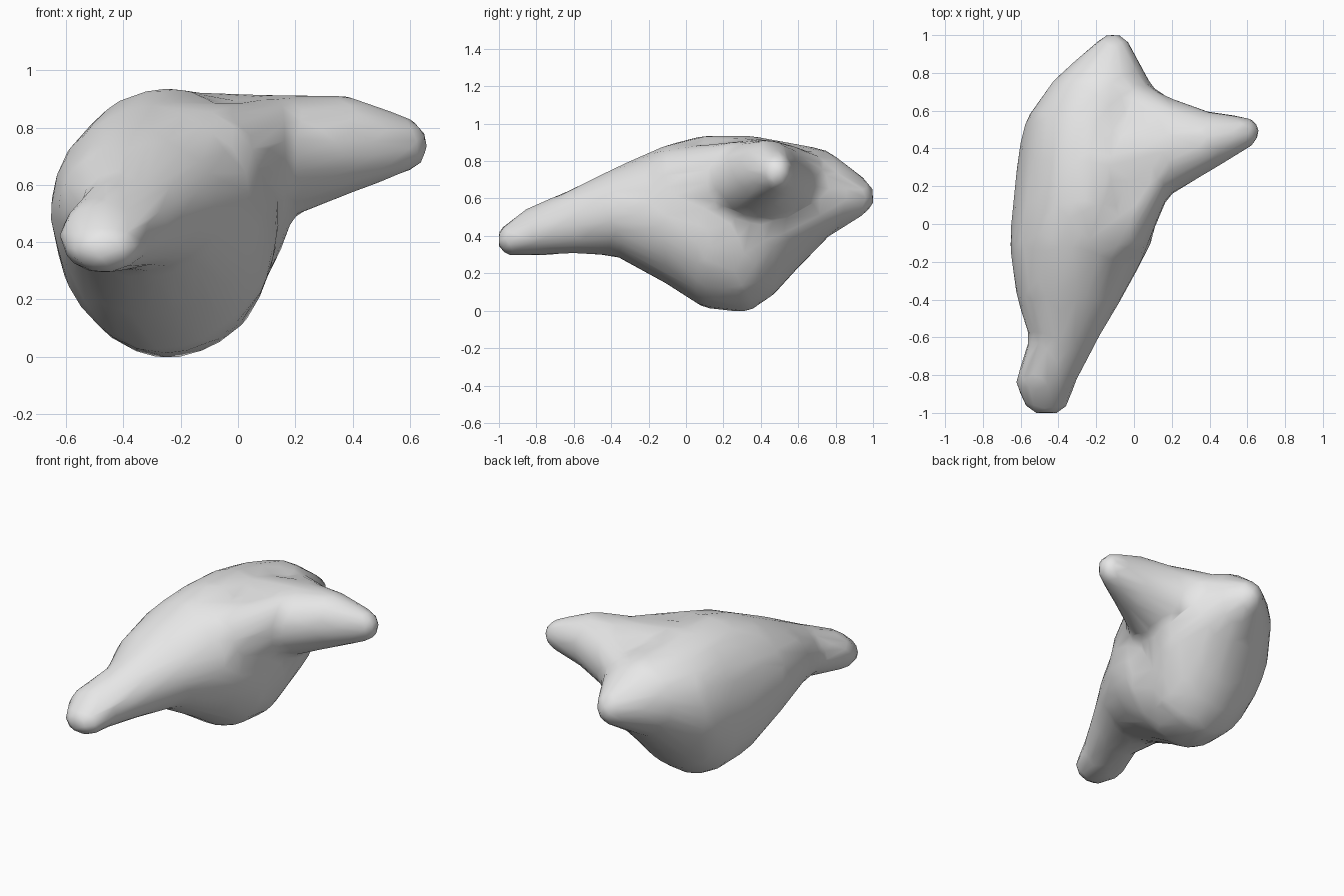
import bpy, bmesh
from mathutils import Vector

cube = bpy.data.objects.get("Cube")
if cube:
    bpy.data.objects.remove(cube, do_unlink=True)

# Each lobe is a chain of ellipsoids: (centre, radii)
body_chain = [
    ((-.465, -.925, .38), (.13, .09, .09)),    # narrow front tip
    ((-.47, -.84, .42), (.16, .06, .13)),
    ((-.37, -.60, .48), (.185, .06, .175)),
    ((-.34, -.38, .53), (.285, .06, .235)),
    ((-.285, -.11, .515), (.375, .06, .37)),
    ((-.25, .10, .475), (.395, .08, .465)),    # deep belly
    ((-.24, .33, .465), (.38, .07, .475)),
    ((-.23, .47, .50), (.365, .06, .415)),
    ((-.22, .56, .545), (.35, .06, .355)),
    ((-.175, .75, .625), (.26, .06, .235)),
    ((-.11, .915, .61), (.10, .095, .11)),     # rear tip
]
side_chain = [
    ((-.22, .30, .66), (.30, .30, .265)),
    ((.17, .41, .70), (.08, .27, .215)),
    ((.38, .435, .74), (.08, .165, .175)),
    ((.58, .485, .74), (.09, .085, .10)),      # side tip
]
# Fleshy webs that carry the side lobe into the belly, rear and front
under_web = [
    ((-.04, .28, .26), (.11, .14, .18)),
    ((.04, .42, .53), (.15, .23, .23)),
    ((-.10, .78, .62), (.17, .06, .20)),
]
front_web = [
    ((-.17, -.12, .64), (.24, .07, .23)),
    ((.14, .30, .71), (.08, .16, .20)),
]
rear_web = [
    ((-.12, .72, .64), (.20, .08, .19)),
    ((.15, .50, .71), (.09, .18, .19)),
]


def add_hull(target, pair):
    """Add the convex hull around two ellipsoids to the target bmesh."""
    bm = bmesh.new()
    for centre, radii in pair:
        ball = bmesh.ops.create_icosphere(bm, subdivisions=3, radius=1)
        for v in ball["verts"]:
            v.co = Vector(c + p * r for c, p, r in zip(centre, v.co, radii))
    points = [v.co.copy() for v in bm.verts]
    bm.clear()
    for p in points:
        bm.verts.new(p)
    bmesh.ops.convex_hull(bm, input=bm.verts[:])
    loose = [v for v in bm.verts if not v.link_faces]
    bmesh.ops.delete(bm, geom=loose, context='VERTS')
    bmesh.ops.recalc_face_normals(bm, faces=bm.faces[:])
    mesh = bpy.data.meshes.new("hull")
    bm.to_mesh(mesh)
    bm.free()
    target.from_mesh(mesh)
    bpy.data.meshes.remove(mesh)


# Overlapping hulls of the body, the side lobe and the webs
whole = bmesh.new()
for chain in (body_chain, side_chain, under_web, front_web, rear_web):
    for pair in zip(chain, chain[1:]):
        add_hull(whole, pair)
mesh = bpy.data.meshes.new("hulls")
whole.to_mesh(mesh)
whole.free()
body = bpy.data.objects.new("lobed_body", mesh)
bpy.context.collection.objects.link(body)

# Fuse into one skin, soften, then thin out the faces
remesh = body.modifiers.new("fuse", 'REMESH')
remesh.mode = 'VOXEL'
remesh.voxel_size = .025
soften = body.modifiers.new("soften", 'SMOOTH')
soften.factor = .5
soften.iterations = 14
thin = body.modifiers.new("thin", 'DECIMATE')
thin.ratio = .05
graph = bpy.context.evaluated_depsgraph_get()
fused = bpy.data.meshes.new_from_object(body.evaluated_get(graph))
body.modifiers.clear()
body.data = fused
fused.name = "lobed_body"
for face in fused.polygons:
    face.use_smooth = True

# Plain grey
grey = bpy.data.materials.new("light_grey")
grey.use_nodes = True
colour = (.8, .8, .8, 1)
grey.diffuse_color = colour
grey.node_tree.nodes["Principled BSDF"].inputs["Base Color"].default_value = colour
fused.materials.clear()
fused.materials.append(grey)
